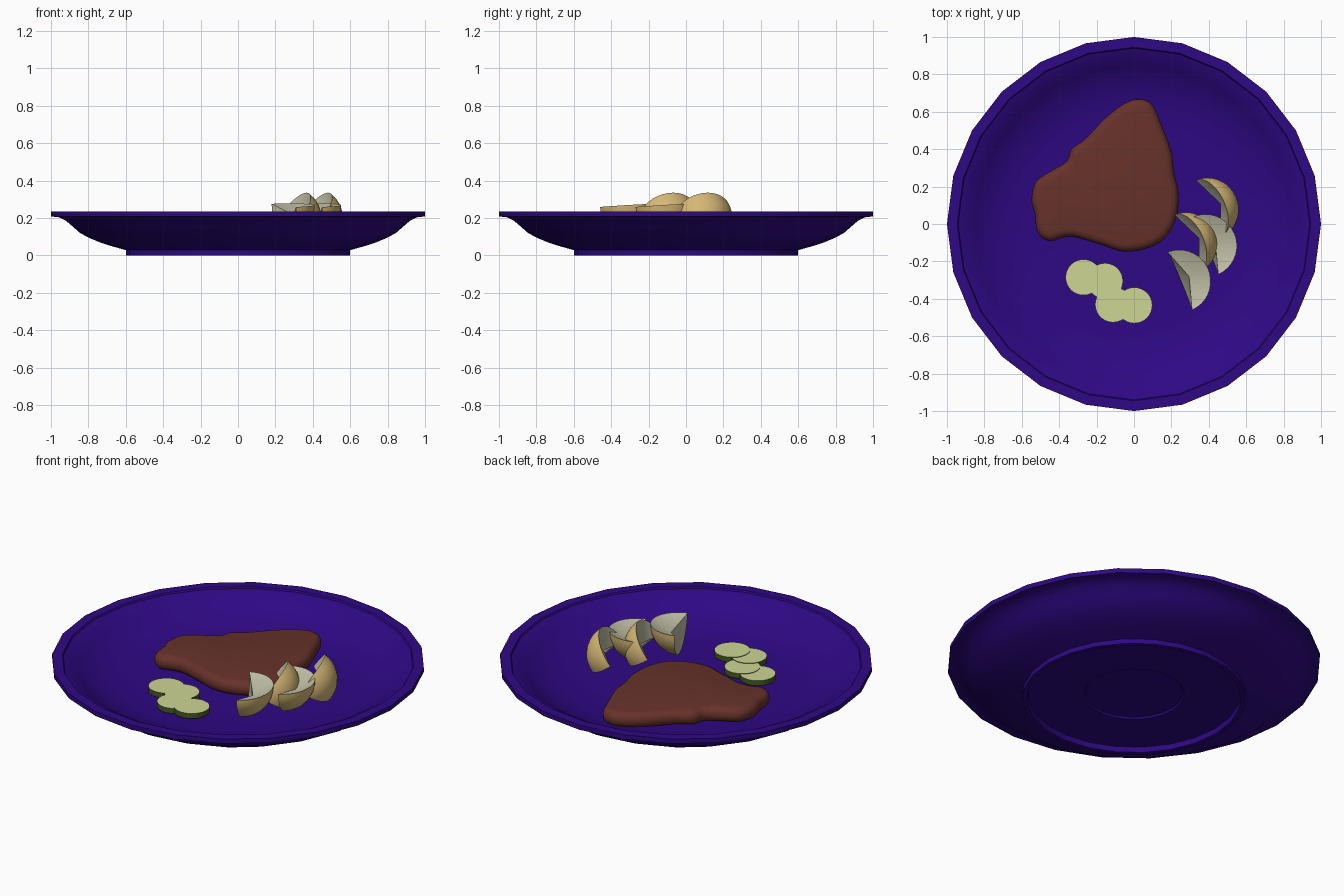
import bpy, bmesh, math
from mathutils import Vector

if "Cube" in bpy.data.objects:
    bpy.data.objects.remove(bpy.data.objects["Cube"])


def mat(name, rgb):
    lin = [((c / 255 + 0.055) / 1.055) ** 2.4 if c > 10 else c / 255 / 12.92 for c in rgb]
    m = bpy.data.materials.new(name)
    m.diffuse_color = (*lin, 1)
    m.use_nodes = True
    m.node_tree.nodes["Principled BSDF"].inputs["Base Color"].default_value = m.diffuse_color
    return m


PURPLE = mat("plate purple", (46, 8, 132))
BROWN = mat("steak brown", (103, 50, 42))
SKIN = mat("potato skin", (214, 184, 118))
FLESH = mat("potato flesh", (194, 192, 166))
GREEN = mat("cucumber skin", (66, 92, 30))
PALE = mat("cucumber flesh", (206, 214, 148))


def finish(name, bm, mats, angle=35):
    bmesh.ops.remove_doubles(bm, verts=bm.verts, dist=1e-5)
    bmesh.ops.recalc_face_normals(bm, faces=bm.faces)
    me = bpy.data.meshes.new(name)
    bm.to_mesh(me)
    bm.free()
    ob = bpy.data.objects.new(name, me)
    bpy.context.collection.objects.link(ob)
    for m in mats:
        me.materials.append(m)
    bpy.ops.object.select_all(action='DESELECT')
    ob.select_set(True)
    bpy.context.view_layer.objects.active = ob
    bpy.ops.object.shade_smooth_by_angle(angle=math.radians(angle))
    return ob


def loft(bm, rings):
    """Bridge closed rings of points and cap both ends."""
    vs = [[bm.verts.new(p) for p in r] for r in rings]
    n = len(vs[0])
    for a, b in zip(vs, vs[1:]):
        for i in range(n):
            j = (i + 1) % n
            bm.faces.new((a[i], a[j], b[j], b[i]))
    bm.faces.new(vs[0])
    bm.faces.new(vs[-1])


def circle(r, z, n, cx=0, cy=0):
    return [(cx + r * math.cos(2 * math.pi * i / n),
             cy + r * math.sin(2 * math.pi * i / n), z) for i in range(n)]


# plate: lathe profile from the underside centre round to the well centre
profile = [(0.262, 0.04), (0.27, 0.03), (0.57, 0.03), (0.575, 0.0), (0.6, 0.0),
           (0.6, 0.028), (0.68, 0.05), (0.74, 0.07), (0.80, 0.095), (0.845, 0.12),
           (0.885, 0.155), (0.92, 0.185), (0.955, 0.203), (1.0, 0.208), (1.0, 0.235),
           (0.945, 0.235), (0.94, 0.226), (0.90, 0.212), (0.85, 0.175), (0.80, 0.145),
           (0.72, 0.115), (0.64, 0.098), (0.55, 0.09), (0.25, 0.088)]
bm = bmesh.new()
loft(bm, [circle(r, z, 24) for r, z in profile])
finish("plate", bm, [PURPLE])

# steak: smoothed outline, lofted with rounded edges
outline = [(.03, .668), (.1, .635), (.155, .51), (.2, .385), (.215, .27), (.237, .17),
           (.23, .05), (.18, -.06), (.085, -.125), (-.05, -.148), (-.18, -.11),
           (-.34, -.067), (-.45, -.092), (-.515, -.045), (-.53, .05), (-.548, .13),
           (-.525, .225), (-.45, .28), (-.36, .335), (-.335, .4), (-.26, .455),
           (-.155, .565), (-.05, .645)]
pts = []
n = len(outline)
for i in range(n):
    a, b, c, d = (Vector(outline[(i + k) % n]) for k in (-1, 0, 1, 2))
    for s in range(4):
        t = s / 4
        pts.append(0.5 * (2 * b + (c - a) * t + (2 * a - 5 * b + 4 * c - d) * t * t
                          + (3 * b - a - 3 * c + d) * t ** 3))


def inset(dist, z):
    ring = []
    m = len(pts)
    for i, p in enumerate(pts):
        tan = (pts[(i + 2) % m] - pts[i - 2]).normalized()
        ring.append((p.x + tan.y * dist, p.y - tan.x * dist, z))
    return ring


bm = bmesh.new()
loft(bm, [inset(d, z) for d, z in [(.035, .088), (.012, .098), (.002, .113), (0, .132),
                                   (.003, .148), (.012, .162), (.026, .171), (.045, .175)]])
finish("steak", bm, [BROWN], 60)


# potato wedges: quarter ellipsoids, skin outside and two cut faces that
# fold inwards to a hub pushed towards the skin
def wedge(name, centre, a0, a1, pitch=0.0, push=0.075):
    c = Vector(centre)
    u = Vector((.387, -.92, pitch)).normalized()
    v = Vector((.92, .387, 0)).normalized()
    w = u.cross(v)
    if w.z < 0:
        w = -w
    nt, na = 18, 9
    bm = bmesh.new()
    arcs = []
    for j in range(na + 1):
        a = math.radians(a0 + (a1 - a0) * j / na)
        rad = v * math.cos(a) + w * math.sin(a)
        arcs.append([bm.verts.new(c + u * .168 * math.cos(math.pi * i / nt)
                                  + rad * .165 * math.sin(math.pi * i / nt))
                     for i in range(nt + 1)])
    mid = math.radians((a0 + a1) / 2)
    hub = bm.verts.new(c + (v * math.cos(mid) + w * math.sin(mid)) * push)
    for p, q in zip(arcs, arcs[1:]):
        for i in range(nt):
            bm.faces.new((p[i], p[i + 1], q[i + 1], q[i]))
    for arc in (arcs[0], arcs[-1]):
        for i in range(nt):
            bm.faces.new((arc[i], arc[i + 1], hub)).material_index = 1
    finish(name, bm, [SKIN, FLESH])


wedge("potato_wedge_back_upright", (.395, .08, .2), -35, 55)
wedge("potato_wedge_front_upright", (.28, -.105, .2), -35, 55)
wedge("potato_wedge_back_flat", (.385, -.115, .267), -88, 2, -.05)
wedge("potato_wedge_front_flat", (.245, -.305, .267), -88, 2, -.05)

# cucumber slices: pale discs with a dark skin edge
for k, (x, y) in enumerate([(-.27, -.285), (-.155, -.305), (-.112, -.43), (.002, -.435)]):
    z = .094 + .003 * k
    bm = bmesh.new()
    loft(bm, [circle(.096, z, 32, x, y), circle(.096, z + .03, 32, x, y)])
    bm.normal_update()
    for f in bm.faces:
        f.material_index = 1 if abs(f.normal.z) > 0.5 else 0
    finish(f"cucumber_slice_{k + 1}", bm, [GREEN, PALE])
